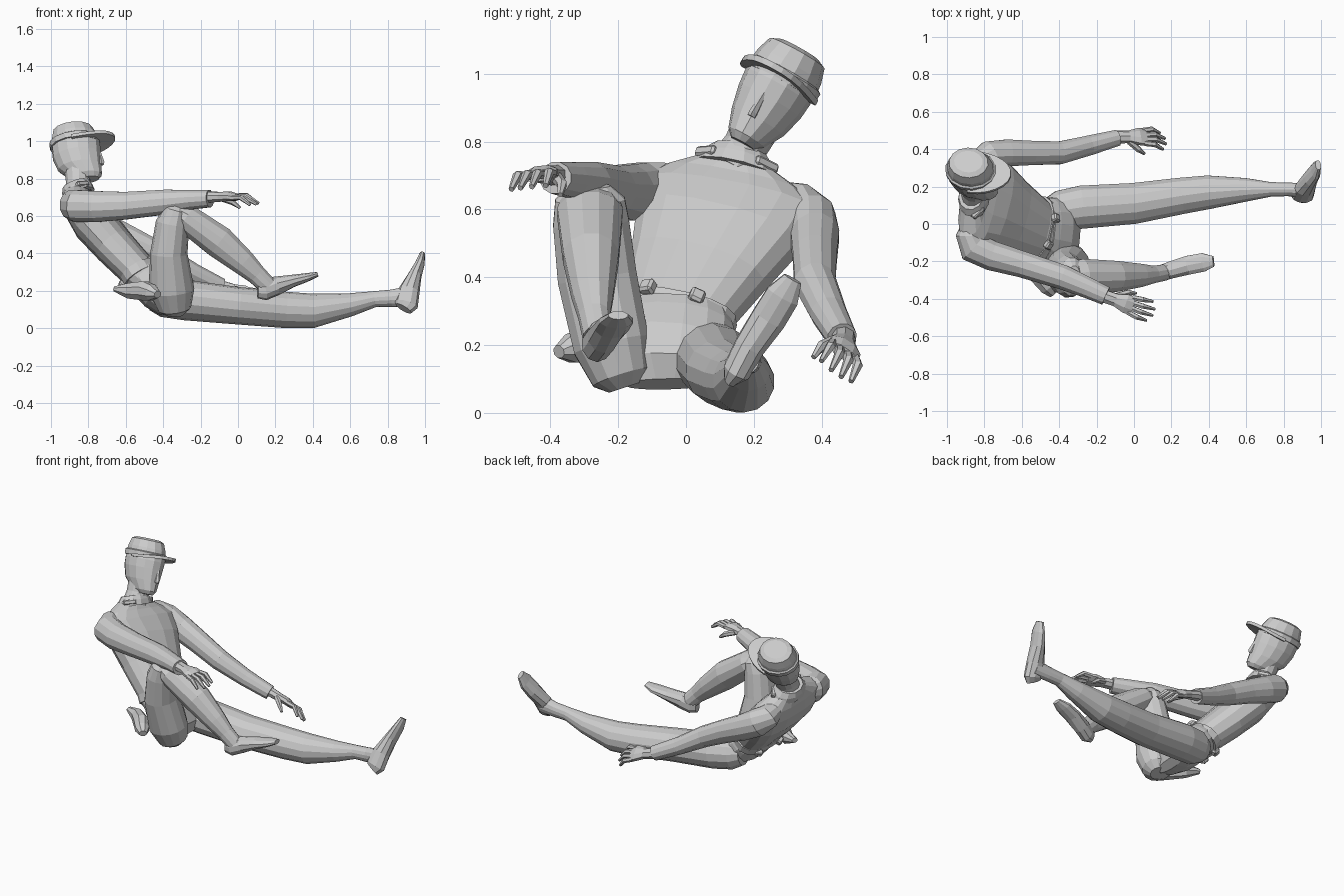
import bpy, bmesh
from math import sin, cos, pi, radians, copysign
from mathutils import Vector, Matrix


def build(name, verts, faces, M=None):
    me = bpy.data.meshes.new(name)
    me.from_pydata(verts, [], faces)
    bm = bmesh.new()
    bm.from_mesh(me)
    bmesh.ops.recalc_face_normals(bm, faces=bm.faces)
    bm.to_mesh(me)
    bm.free()
    ob = bpy.data.objects.new(name, me)
    bpy.context.collection.objects.link(ob)
    if M:
        ob.matrix_world = M
    return ob


def loft(name, secs, ref, n=12, axis=None, M=None, p=1):
    """Skin (super)elliptical sections (x, y, z, side radius, radius along ref)."""
    pts = [Vector(s[:3]) for s in secs]
    ref = Vector(ref)
    verts, faces = [], []
    for i, s in enumerate(secs):
        t = Vector(axis) if axis else pts[min(i + 1, len(pts) - 1)] - pts[max(i - 1, 0)]
        t.normalize()
        u = (ref - t * ref.dot(t)).normalized()
        w = t.cross(u)
        for k in range(n):
            a = 2 * pi * (k + .5) / n
            c, d = (copysign(abs(v) ** p, v) for v in (cos(a), sin(a)))
            verts.append(pts[i] + w * s[3] * c + u * s[4] * d)
    for i in range(len(secs) - 1):
        for k in range(n):
            j = (k + 1) % n
            faces.append((i * n + k, i * n + j, i * n + n + j, i * n + n + k))
    faces.append(tuple(range(n)))
    faces.append(tuple(range(len(verts) - n, len(verts))))
    return build(name, verts, faces, M)


def frame(o, x, z):
    x, z = Vector(x), Vector(z).normalized()
    x = (x - z * x.dot(z)).normalized()
    y = z.cross(x)
    M = Matrix((x, y, z)).transposed().to_4x4()
    M.translation = o
    return M


def box(name, M, size):
    bm = bmesh.new()
    bmesh.ops.create_cube(bm, size=1)
    bmesh.ops.scale(bm, vec=size, verts=bm.verts)
    bmesh.ops.bevel(bm, geom=bm.edges[:], offset=min(size) * .22, segments=1, affect='EDGES')
    me = bpy.data.meshes.new(name)
    bm.to_mesh(me)
    bm.free()
    ob = bpy.data.objects.new(name, me)
    bpy.context.collection.objects.link(ob)
    ob.matrix_world = M


# Torso, leaning back and turned a little
FWD, UP = (.74, -.04, .64), (-.6, .3, .72)
loft("torso", [(-.46, -.045, .24, .17, .105), (-.525, -.03, .295, .17, .1), (-.65, .035, .425, .21, .11),
               (-.755, .095, .545, .255, .117), (-.82, .125, .63, .275, .1), (-.85, .14, .685, .215, .08),
               (-.865, .155, .735, .11, .062)], FWD, 16, p=.82)
loft("pelvis", [(-.33, -.06, .085, .12, .03), (-.355, -.06, .125, .18, .085), (-.41, -.05, .19, .195, .115),
                (-.47, -.04, .25, .185, .112), (-.5, -.035, .285, .17, .103)], FWD, 16, p=.9)

# Belt with pouches
loft("belt", [(-.505, -.035, .265, .182, .108), (-.53, -.022, .305, .18, .108)], FWD, 16, p=.85)
belt = frame((-.517, -.028, .286), FWD, UP)
for deg in (-28, 22, 150, 205):
    a = radians(deg)
    spot = Matrix.Translation((.118 * cos(a), .18 * sin(a), 0)) @ Matrix.Rotation(a, 4, 'Z')
    box("belt_pouch", belt @ spot, (.035, .045, .045))
loft("hip_holster", [(-.66, -.19, .21, .02, .015), (-.58, -.22, .2, .04, .045), (-.5, -.29, .2, .05, .055),
                     (-.46, -.34, .19, .045, .045), (-.43, -.375, .18, .025, .02)], (0, 0, 1), 8)

# Collar
loft("collar", [(-.85, .145, .715, .13, .088), (-.86, .152, .745, .112, .085), (-.868, .158, .772, .085, .074)],
     (1, -.1, .4), 12, axis=(-.35, .25, .9))
col = frame((-.85, .15, .735), (1, -.1, .3), (-.3, .25, .9))
for s in (-1, 1):
    box("collar_tab", col @ Matrix.Translation((.035, s * .09, .005)) @ Matrix.Rotation(s * .7, 4, 'Z'),
        (.03, .08, .03))

# Head, tilted to its left
head = frame((-.848, .165, .77), (.95, -.12, .2), (-.08, .48, .87))
X, Z = (1, 0, 0), (0, 0, 1)
loft("neck", [(-.01, 0, -.05, .08, .07), (-.005, 0, .02, .066, .066), (0, 0, .1, .072, .075)], X, 12, Z, head)
loft("head", [(.05, 0, .018, .038, .06), (.04, 0, .04, .06, .087), (.01, 0, .1, .086, .118),
              (0, 0, .17, .103, .13), (0, 0, .22, .108, .132), (0, 0, .27, .1, .125)], X, 14, Z, head)
loft("nose", [(.122, 0, .095, .014, .02), (.122, 0, .108, .014, .024), (.118, 0, .175, .008, .013)], X, 6, Z, head)

# Peaked cap
loft("cap_crown", [(-.005, 0, .25, .11, .13), (-.005, 0, .29, .106, .122), (-.01, 0, .335, .092, .106),
                   (-.01, 0, .347, .066, .078)], X, 14, Z, head)
loft("cap_band", [(-.005, 0, .232, .116, .135), (-.005, 0, .262, .119, .138), (-.005, 0, .268, .11, .13)], X, 14, Z, head)
N = 12
peak = []
for dz in (0, .018):
    for rf, rs in ((.215, .127), (.1, .09)):
        for k in range(N + 1):
            a = pi * (k / N - .5)
            peak.append((rf * cos(a), rs * sin(a), .242 + dz - .02 * abs(sin(a)) ** 3))
m = N + 1
quads = []
for k in range(N):
    for a, b in ((0, 1), (2, 3), (0, 2), (1, 3)):
        quads.append((a * m + k, a * m + k + 1, b * m + k + 1, b * m + k))
quads += [(e, m + e, 3 * m + e, 2 * m + e) for e in (0, N)]
build("cap_peak", peak, quads, head)

# Sleeves
loft("right_sleeve", [(-.865, .03, .66, .04, .05), (-.885, -.06, .658, .07, .083), (-.86, -.125, .653, .087, .088),
                      (-.76, -.17, .65, .082, .086), (-.6, -.215, .655, .073, .076),
                      (-.38, -.285, .675, .068, .068), (-.25, -.34, .687, .058, .054),
                      (-.15, -.385, .693, .052, .048)], Z, 12)
loft("left_sleeve", [(-.83, .24, .64, .05, .05), (-.825, .32, .61, .075, .075), (-.775, .365, .57, .08, .085),
                     (-.68, .38, .52, .074, .08), (-.55, .38, .46, .067, .072), (-.4, .38, .385, .063, .065),
                     (-.24, .42, .295, .055, .053), (-.09, .46, .222, .045, .046)], Z, 12)


# Hands: palm, four curled fingers and a thumb in a local frame (x forward, z back of hand)
def hand(side, M, thumb):
    M = M @ Matrix.Scale(1.15, 4)
    loft(side + "_palm", [(-.04, 0, 0, .032, .028), (.03, 0, .002, .032, .024), (.08, 0, .005, .048, .022),
                          (.115, 0, 0, .047, .016)], Z, 8, X, M)
    for i in range(4):
        y = (i - 1.5) * .024
        ln = .115 if i in (1, 2) else .095
        loft(side + "_finger", [(.1, y, .002, .013, .013), (.1 + ln * .5, y * 1.2, .004, .013, .013),
                                (.1 + ln, y * 1.3, -.03, .007, .008)], Z, 6, None, M)
    loft(side + "_thumb", [(.03, thumb * .02, -.005, .016, .016), (.075, thumb * .05, -.028, .014, .014),
                           (.11, thumb * .055, -.055, .007, .007)], Z, 6, None, M)


hand("right", frame((-.13, -.395, .7), (.95, -.33, .03), (-.03, -.1, 1)), 1)
hand("left", frame((-.06, .465, .215), (.95, .04, -.22), (.25, .6, .8)), -1)

# Straight left leg and upright boot
loft("left_leg", [(-.46, .06, .175, .08, .08), (-.4, .07, .165, .11, .105), (-.28, .09, .15, .118, .108),
                  (0, .11, .12, .112, .1), (.25, .15, .098, .1, .097), (.4, .17, .093, .092, .092),
                  (.6, .183, .125, .064, .062), (.73, .185, .155, .04, .043), (.82, .185, .16, .037, .046),
                  (.92, .18, .17, .04, .055)], Z, 14)
loft("left_boot", [(.885, .135, .105, .025, .05), (.9, .15, .125, .043, .063), (.915, .19, .2, .047, .057),
                   (.945, .245, .28, .054, .037), (.972, .285, .345, .053, .026),
                   (.985, .315, .395, .03, .016)], (1, 0, -.2), 10)

# Bent right leg and boot
loft("right_thigh", [(-.34, -.18, .075, .05, .05), (-.34, -.19, .105, .09, .09), (-.355, -.22, .2, .115, .122),
                     (-.37, -.262, .4, .12, .1), (-.35, -.28, .56, .115, .09), (-.33, -.283, .63, .105, .07),
                     (-.32, -.283, .67, .06, .035)], X, 14)
loft("right_shin", [(-.35, -.285, .64, .08, .04), (-.28, -.283, .59, .1, .078), (-.1, -.28, .46, .085, .09),
                    (.03, -.275, .35, .064, .07), (.1, -.27, .285, .048, .054),
                    (.16, -.26, .225, .045, .05)], Z, 12)
loft("right_boot", [(.105, -.27, .2, .03, .04), (.14, -.265, .2, .045, .052), (.2, -.245, .225, .048, .052),
                    (.29, -.22, .252, .053, .034), (.37, -.205, .272, .052, .023),
                    (.425, -.2, .288, .03, .013)], Z, 10)
